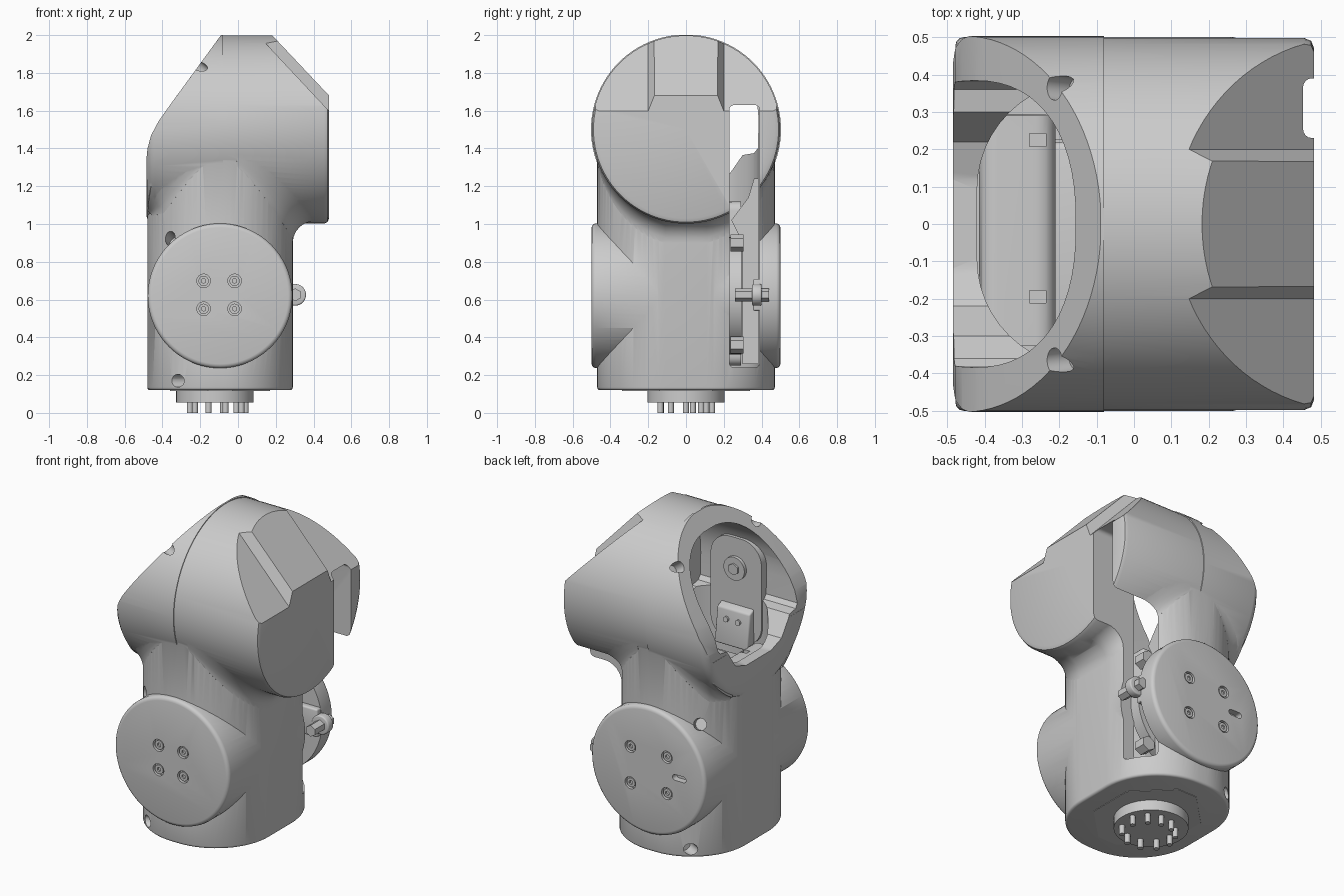
import bpy, bmesh, math
from mathutils import Vector, Matrix

cube = bpy.data.objects.get("Cube")
if cube:
    bpy.data.objects.remove(cube)

grey = bpy.data.materials.new("light grey")
grey.use_nodes = True
grey.diffuse_color = (0.6, 0.6, 0.6, 1)
grey.node_tree.nodes["Principled BSDF"].inputs["Base Color"].default_value = (0.6, 0.6, 0.6, 1)

AX, AZ = -0.095, 0.62      # lower joint axis
CZ = 1.5                   # upper barrel axis height
CR = 0.36                  # column corner radius


def make(name, bm, bevel=0):
    bmesh.ops.remove_doubles(bm, verts=bm.verts, dist=1e-5)
    if bevel:
        sharp = [e for e in bm.edges if e.calc_face_angle(0) > 0.6]
        bmesh.ops.bevel(bm, geom=sharp, offset=bevel, segments=3, profile=0.5, affect='EDGES')
    bmesh.ops.recalc_face_normals(bm, faces=bm.faces)
    me = bpy.data.meshes.new(name)
    bm.to_mesh(me)
    bm.free()
    me.materials.append(grey)
    ob = bpy.data.objects.new(name, me)
    bpy.context.collection.objects.link(ob)
    return ob


def prism(name, pts, axis, lo, hi, bevel=0):
    """Extrude a 2D outline along x (pts y,z), y (pts x,z) or z (pts x,y)."""
    place = {'x': lambda a, b, c: (c, a, b), 'y': lambda a, b, c: (a, c, b),
             'z': lambda a, b, c: (a, b, c)}[axis]
    bm = bmesh.new()
    face = bm.faces.new([bm.verts.new(place(a, b, lo)) for a, b in pts])
    new = bmesh.ops.extrude_face_region(bm, geom=[face])["geom"]
    shift = Vector(place(0, 0, hi - lo))
    bmesh.ops.translate(bm, vec=shift, verts=[v for v in new if isinstance(v, bmesh.types.BMVert)])
    return make(name, bm, bevel)


def rounded(x0, x1, y0, y1, r, n=12):
    pts = []
    for cx, cy, q in ((x1 - r, y1 - r, 0), (x0 + r, y1 - r, 1), (x0 + r, y0 + r, 2), (x1 - r, y0 + r, 3)):
        for i in range(n + 1):
            t = (q + i / n) * math.pi / 2
            pts.append((cx + r * math.cos(t), cy + r * math.sin(t)))
    return pts


def cyl(name, centre, direction, r, depth, n=32, bevel=0):
    bm = bmesh.new()
    bmesh.ops.create_cone(bm, cap_ends=True, segments=n, radius1=r, radius2=r, depth=depth)
    d = Vector(direction)
    bmesh.ops.rotate(bm, verts=bm.verts, matrix=d.to_track_quat('Z', 'Y').to_matrix())
    bmesh.ops.translate(bm, vec=centre, verts=bm.verts)
    return make(name, bm, bevel)


def box(name, x, y, z, bevel=0):
    return prism(name, [(x[0], y[0]), (x[1], y[0]), (x[1], y[1]), (x[0], y[1])], 'z', *z, bevel)


def lathe_x(name, profile, n=96):
    bm = bmesh.new()
    vs = [bm.verts.new((x, 0, CZ + r)) for x, r in profile]
    es = [bm.edges.new(p) for p in zip(vs, vs[1:])]
    bmesh.ops.spin(bm, geom=vs + es, cent=(0, 0, CZ), axis=(1, 0, 0), angle=2 * math.pi, steps=n)
    return make(name, bm)


def barrel_fillet(name, stations, steps=7):
    """Concave blend along the column outline; stations are (x, y, angle, radius)."""
    bm = bmesh.new()
    rings = []
    for x, y, t, r in stations:
        def at(d, lift):
            yo = y + d * math.sin(t)
            zb = CZ - math.sqrt(max(.497 ** 2 - yo * yo, 0))
            return bm.verts.new((x + d * math.cos(t), yo, zb + lift))
        ring = []
        for i in range(steps):
            a = i / (steps - 1) * math.pi / 2
            ring.append(at(r * (1 - math.cos(a)), r * (math.sin(a) - 1)))
        ring += [at(r, .015), at(-.04, .015), at(-.04, -r)]
        rings.append(ring)
    for a, b in zip(rings, rings[1:]):
        for i in range(len(a)):
            j = (i + 1) % len(a)
            bm.faces.new((a[i], a[j], b[j], b[i]))
    bm.faces.new(rings[0])
    bm.faces.new(rings[-1])
    return make(name, bm)


def combine(ob, other, op):
    mod = ob.modifiers.new(op, 'BOOLEAN')
    mod.operation, mod.solver, mod.object = op, 'EXACT', other
    bpy.context.view_layer.objects.active = ob
    bpy.ops.object.modifier_apply(modifier=mod.name)
    bpy.data.objects.remove(other)


# Upper barrel, sloped at both ends
shell = lathe_x("arm_housing", [(-.485, 0), (-.485, .455), (-.478, .48), (-.46, .496), (-.44, .503),
                                (-.08, .503), (-.08, .498), (.455, .498), (.474, .49), (.482, .47), (.482, 0)])
combine(shell, prism("envelope", [(-.6, .9), (.6, .9), (.6, 1.55), (.482, 1.68), (.18, 2), (-.09, 2), (-.36, 1.63),
                                  (-.42, 1.545), (-.46, 1.47), (-.479, 1.4), (-.484, 1.35), (-.6, 1.34)],
                     'y', -.7, .7), 'INTERSECT')
for s in (-1, 1):
    slope = prism("side_slope", [(s * .2, 0), (s * .7, 0), (s * .7, .3), (s * .025, .3)], 'x', -.6, .6)
    slope.data.transform(Matrix.Translation((.31, 0, 1.782)) @ Matrix.Rotation(math.radians(46.9), 4, 'Y'))
    combine(shell, slope, 'DIFFERENCE')

# Lower column, joint bosses and the blend under the barrel
combine(shell, prism("column", rounded(-.48, .29, -.47, .47, CR, 16), 'z', .12, 1.36, .015), 'UNION')
combine(shell, cyl("joint_boss", (AX, 0, AZ), (0, 1, 0), .383, 1.0, 96, .022), 'UNION')
front = []
for deg in range(-80, 81, 5):
    t = math.radians(deg)
    for cy in ((-.11, .11) if deg == 0 else (math.copysign(.11, deg),)):
        front.append((.29 - CR + CR * math.cos(t), cy + CR * math.sin(t), t, .115 * math.cos(t)))
combine(shell, barrel_fillet("fillet", front), 'UNION')
for s in (-1, 1):
    back = []
    for deg in range(20, 81, 5):
        c, sn = math.cos(math.radians(deg)), s * math.sin(math.radians(deg))
        back.append((-.48 + CR - CR * c, s * .11 + CR * sn, math.atan2(sn, -c), min(.115 * c, CR * (1 - c))))
    combine(shell, barrel_fillet("fillet", back), 'UNION')

# Hollow inside, rear opening and side slot
half = [(.12, 1.215), (.22, 1.25), (.3, 1.365), (.36, 1.375), (.38, 1.4)]
for i in range(15):
    t = i / 15 * math.pi / 2
    half.append((.384 * math.cos(t) ** .85, 1.53 + .38 * math.sin(t) ** .85))
combine(shell, prism("rear_opening", half + [(-y, z) for y, z in reversed(half)], 'x', -.8, .17), 'DIFFERENCE')
combine(shell, prism("column_hollow", rounded(-.42, .23, -.382, .382, .29), 'z', .2, 1.4), 'DIFFERENCE')
combine(shell, prism("side_slot", rounded(.23, .39, .24, 1.63, .025, 4), 'x', -.1, .8), 'DIFFERENCE')

# Screw access holes and the slit in the rear boss
for s in (-1, 1):
    for p, d in (((-.36, s * .38, .925), (-.5, s, .5)), ((-.32, s * .41, .17), (-1, s * .5, 0)),
                 ((-.21, s * .365, 1.83), (-.8, s * .1, .6))):
        combine(shell, cyl("access_hole", p, d, .034, .14, 20), 'DIFFERENCE')
combine(shell, prism("slit", rounded(-.35, -.26, .61, .645, .017, 4), 'y', .46, .6), 'DIFFERENCE')

# Joint screws: counterbores with socket heads
for side, gap in ((-1, .082), (1, .122)):
    for i in (-1, 1):
        for k in (-1, 1):
            x, z = AX - .005 + i * gap, AZ + .005 + k * gap * .9
            combine(shell, cyl("counterbore", (x, side * .5, z), (0, 1, 0), .036, .04, 24), 'DIFFERENCE')
            screw = cyl("joint_screw", (x, side * .478, z), (0, 1, 0), .027, .034, 24)
            combine(screw, cyl("socket", (x, side * .5, z), (0, 1, 0), .013, .03, 6), 'DIFFERENCE')

# Mounting plate, flange and pins underneath
prism("base_panel", rounded(-.36, .17, -.34, .34, .2, 1), 'z', .117, .13)
cyl("base_flange", (-.122, 0, .09), (0, 0, 1), .205, .07, 48)
for a in (15, 50, 80, 110, 145, 180, 215, 250, 285, 325):
    t = math.radians(a)
    cyl("base_pin", (-.105 + .15 * math.cos(t), .14 * math.sin(t), .035), (0, 0, 1), .016, .07, 16)

# Internal drive block with a rounded top
block = prism("drive_block", rounded(-.415, -.21, .25, 1.12, .05, 5), 'y', -.325, .29)
for y in (.225, -.195):
    combine(block, box("block_notch", (-.28, -.235), (y - .017, y + .017), (1.0, 1.3)), 'DIFFERENCE')
combine(block, prism("block_trim", rounded(-.43, .24, -.39, .39, .29), 'z', 0, 2), 'INTERSECT')
box("drive_core", (-.22, .12), (-.33, .22), (.22, 1.02), .02)
cyl("drive_wheel", (AX, .26, AZ), (0, 1, 0), .31, .07, 48)

# Upright bracket on the inner wall of the barrel
prism("inner_bracket", rounded(-.27, .07, 1.08, 1.71, .13), 'y', -.39, -.335)
cyl("bracket_bearing", (-.1, -.33, 1.53), (0, 1, 0), .07, .03, 32)
cyl("bearing_bolt", (-.1, -.315, 1.53), (0, 1, 0), .035, .02, 6)
prism("bracket_foot", [(-.34, 1.08), (-.27, 1.08), (-.295, 1.29), (-.34, 1.31)], 'x', -.22, .0, .01)
for x in (-.15, -.07):
    cyl("foot_screw", (x, -.285, 1.23), (0, 1, .12), .016, .02, 16)

# Lever and knob inside the side slot
prism("slot_lever", [(.3, .26), (.385, .26), (.385, 1.24), (.36, 1.24), (.33, 1.14), (.24, 1.02), (.3, .9)],
      'x', .02, .1)
box("knob_arm", (.1, .28), (.355, .4), (.54, .71), .01)
cyl("knob", (.303, .375, .625), (0, 1, 0), .057, .05, 32, .008)
cyl("knob_bolt", (.303, .35, .625), (0, 1, 0), .034, .18, 6)
for z in (.36, .9):
    cyl("wheel_nut", (.15, .27, z), (0, 1, 0), .045, .07, 6)

# Smooth shading with crisp edges
bpy.ops.object.select_all(action='DESELECT')
for ob in bpy.context.scene.objects:
    if ob.type == 'MESH':
        ob.select_set(True)
bpy.context.view_layer.objects.active = shell
bpy.ops.object.shade_smooth_by_angle(angle=math.radians(35))
